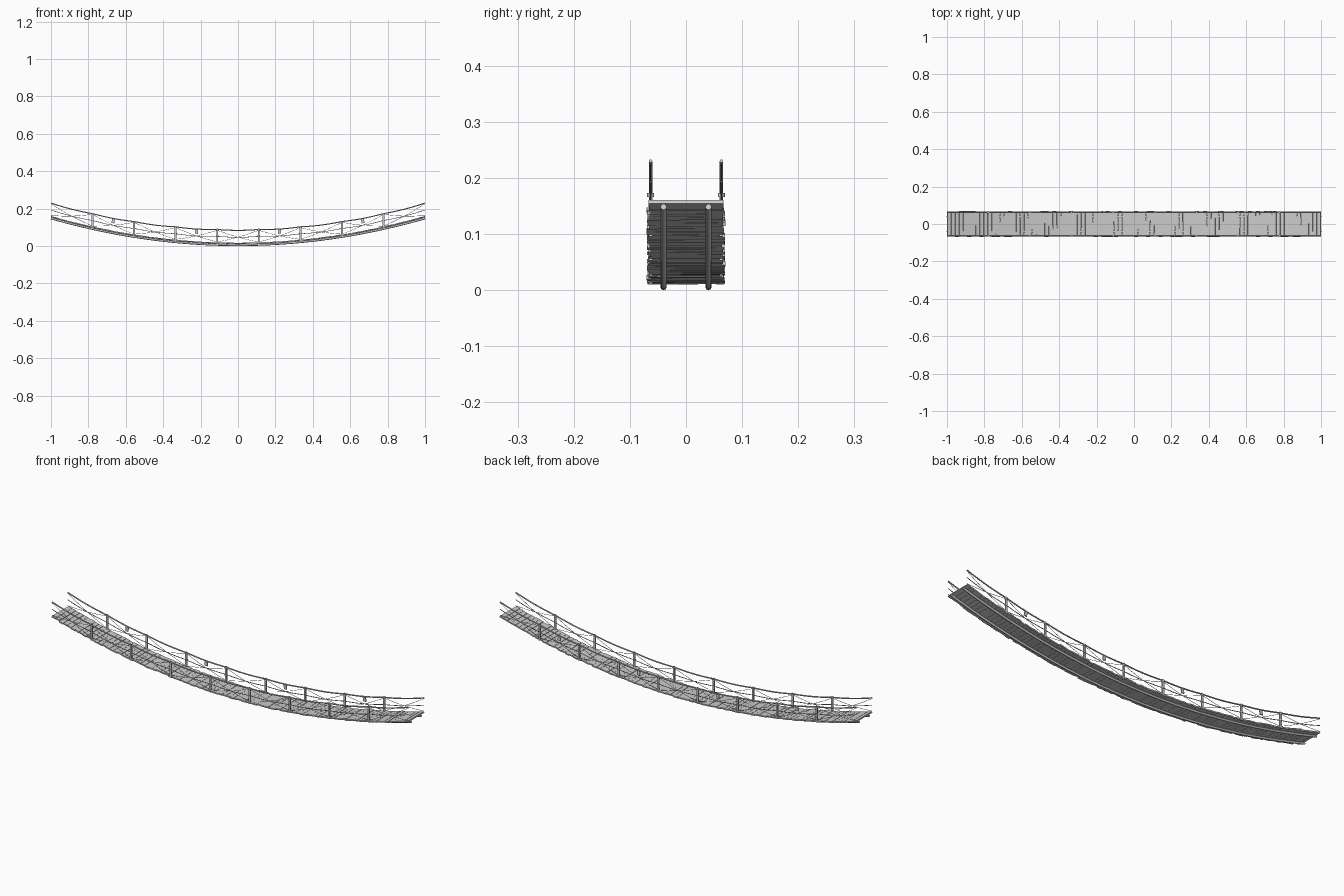
import bpy, bmesh, math, random
from mathutils import Matrix, Vector

if "Cube" in bpy.data.objects:
    bpy.data.objects.remove(bpy.data.objects["Cube"])

random.seed(4)
BAY = 2 / 9
SIDE = 0.063
POSTS = [(i - 3.5) * BAY for i in range(8)]


def arc(x):
    return 0.143 * x * x


def finish(name, bm):
    me = bpy.data.meshes.new(name)
    bm.to_mesh(me)
    bm.free()
    ob = bpy.data.objects.new(name, me)
    bpy.context.collection.objects.link(ob)
    return ob


def box(bm, pos, size, pitch=0.0, yaw=0.0, roll=0.0):
    m = (Matrix.Translation(pos) @ Matrix.Rotation(pitch, 4, 'Y')
         @ Matrix.Rotation(yaw, 4, 'Z') @ Matrix.Rotation(roll, 4, 'X')
         @ Matrix.Diagonal((*size, 1)))
    bmesh.ops.create_cube(bm, size=1, matrix=m)


def tube(bm, pts, r, sides=6):
    pts = [Vector(p) for p in pts]
    rings = []
    for i, p in enumerate(pts):
        d = (pts[min(i + 1, len(pts) - 1)] - pts[max(i - 1, 0)]).normalized()
        v = d.cross(Vector((0, 1, 0))).normalized()
        u = v.cross(d)
        rings.append([bm.verts.new(p + r * (math.cos(a) * u + math.sin(a) * v))
                      for a in (2 * math.pi * k / sides for k in range(sides))])
    for a, b in zip(rings, rings[1:]):
        for k in range(sides):
            n = (k + 1) % sides
            bm.faces.new((a[k], a[n], b[n], b[k]))
    bm.faces.new(rings[0][::-1])
    bm.faces.new(rings[-1])
    bmesh.ops.recalc_face_normals(bm, faces=bm.faces)


def smooth(ob):
    for p in ob.data.polygons:
        p.use_smooth = len(p.vertices) == 4


# Walkway planks, slightly uneven
bm = bmesh.new()
N = 92
for i in range(N):
    x = -1 + (i + 0.5) * 2 / N
    slope = math.atan(0.286 * x)
    edge = i in (0, N - 1)
    j = 0 if edge else 1
    box(bm, (x, j * random.uniform(-0.002, 0.002), 0.0145 + arc(x) + j * random.uniform(-0.0008, 0.0008)),
        (2 / N * random.uniform(0.93, 1.0), 0.133 + j * random.uniform(-0.004, 0.005), 0.0065),
        -slope, j * random.uniform(-0.012, 0.012), j * random.uniform(-0.006, 0.006))
finish("walkway_planks", bm)

# Two thick support cables under the planks
bm = bmesh.new()
for y in (-0.04, 0.04):
    tube(bm, [(x, y, 0.0055 + arc(x)) for x in (-1 + k / 20 for k in range(41))], 0.0055, 8)
smooth(finish("support_cables", bm))

for s, label in ((-1, "front"), (1, "back")):
    y = s * SIDE

    # Handrail and middle ropes, sagging a little in every bay
    for name, h, r in (("handrail_rope", 0.087, 0.0032), ("middle_rope", 0.05, 0.0017)):
        bm = bmesh.new()
        pts = []
        for k in range(9 * 6 + 1):
            x = -1 + k * BAY / 6
            sag = 0.003 * math.sin(math.pi * (k % 6) / 6)
            pts.append((x, y, h + arc(x) - sag))
        tube(bm, pts, r)
        smooth(finish(f"{label}_{name}", bm))

    # Upright posts
    bm = bmesh.new()
    for x in POSTS:
        box(bm, (x, y, 0.05 + arc(x)), (0.010, 0.006, 0.082))
    finish(f"{label}_posts", bm)

    # Rope bindings where rails meet the posts
    bm = bmesh.new()
    for x in POSTS:
        for h in (0.083, 0.05):
            bmesh.ops.create_cone(bm, cap_ends=True, segments=8, radius1=0.0062, radius2=0.0062,
                                  depth=0.007, matrix=Matrix.Translation((x, y, h + arc(x))))
    smooth(finish(f"{label}_bindings", bm))

    # Thin crossed lacing in every bay
    bm = bmesh.new()
    for b in range(9):
        x0, x1 = -1 + b * BAY, -1 + (b + 1) * BAY
        for lo, hi in ((x0, x1), (x1, x0)):
            a, c = Vector((lo, y, 0.02 + arc(lo))), Vector((hi, y, 0.083 + arc(hi)))
            pts = [a.lerp(c, t / 4) - Vector((0, 0, 0.006 * math.sin(math.pi * t / 4))) for t in range(5)]
            tube(bm, pts, 0.0010, 5)
    finish(f"{label}_lacing", bm)

# Small tags hanging on the back ropes
bm = bmesh.new()
for x in (-0.667, -0.222, 0.222, 0.667):
    box(bm, (x, SIDE, 0.07 + arc(x)), (0.016, 0.004, 0.022), -math.atan(0.286 * x))
finish("rope_tags", bm)
